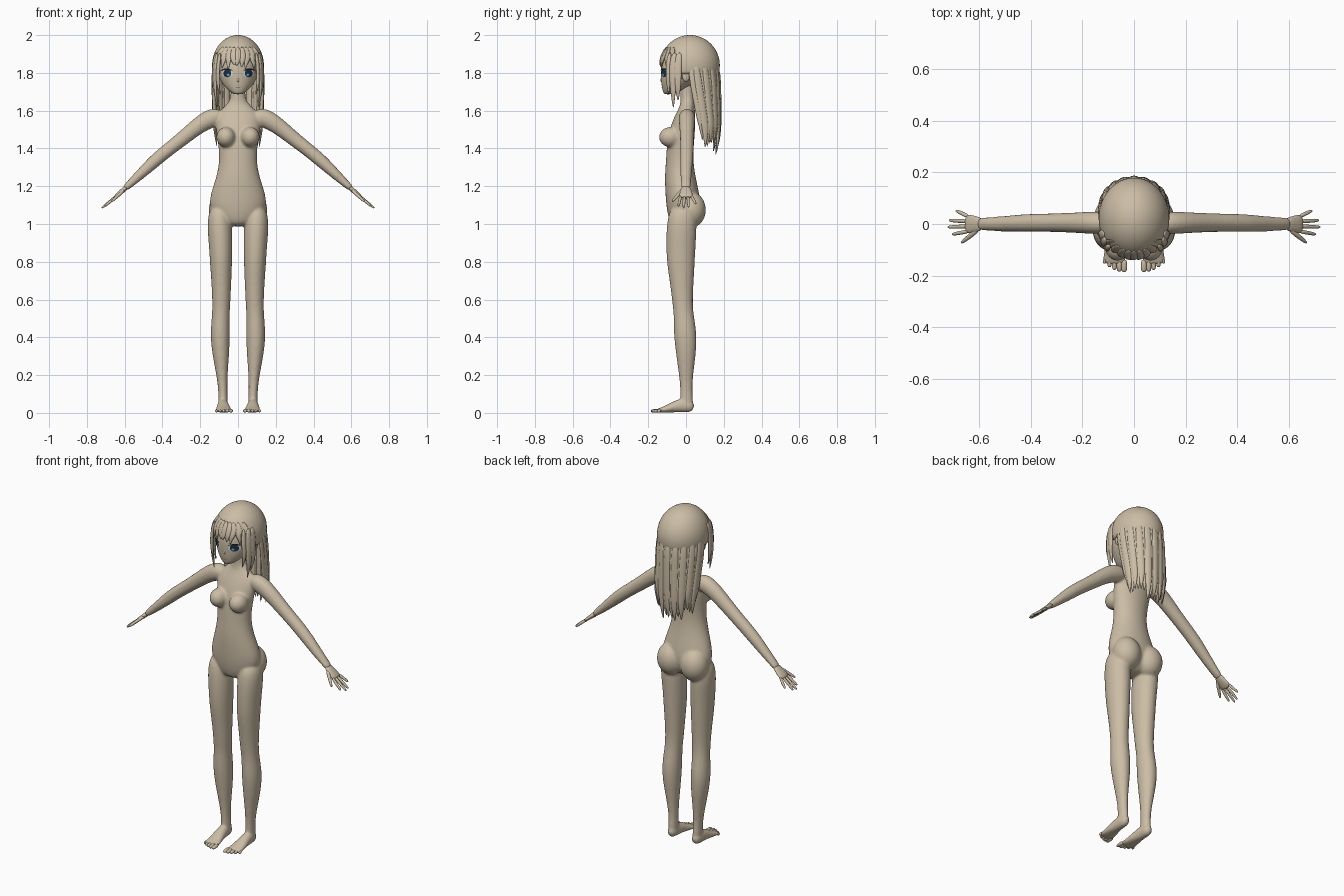
import bpy, bmesh, math, random
from mathutils import Vector, Matrix

random.seed(4)
if "Cube" in bpy.data.objects:
    bpy.data.objects.remove(bpy.data.objects["Cube"])


def material(name, rgb):
    m = bpy.data.materials.new(name)
    m.use_nodes = True
    m.diffuse_color = (*rgb, 1)
    b = m.node_tree.nodes["Principled BSDF"]
    b.inputs["Base Color"].default_value = (*rgb, 1)
    b.inputs["Roughness"].default_value = 0.8
    return m


TAN = material("warm tan", (0.60, 0.51, 0.38))
WHITE = material("eye white", (0.75, 0.75, 0.72))
NAVY = material("dark navy", (0.01, 0.03, 0.07))
BLUE = material("pale blue", (0.15, 0.45, 0.6))
BLACK = material("lash black", (0.01, 0.01, 0.012))
ROSE = material("lip rose", (0.36, 0.24, 0.2))

X, Y, Z = Vector((1, 0, 0)), Vector((0, 1, 0)), Vector((0, 0, 1))


def tube(bm, rings, ref=Y, axis=None, n=12):
    """Loft ellipses (x, y, z, width, depth); depth runs along ref."""
    pts = [Vector(r[:3]) for r in rings]
    loops = []
    for i, r in enumerate(rings):
        t = axis or (pts[min(i + 1, len(pts) - 1)] - pts[max(i - 1, 0)]).normalized()
        v = (ref - t * ref.dot(t)).normalized()
        u = v.cross(t)
        loops.append([bm.verts.new(pts[i] + u * r[3] * math.cos(k * math.tau / n)
                                   + v * r[4] * math.sin(k * math.tau / n)) for k in range(n)])
    for a, b in zip(loops, loops[1:]):
        for k in range(n):
            bm.faces.new((a[k], a[(k + 1) % n], b[(k + 1) % n], b[k]))
    bm.faces.new(loops[0][::-1])
    bm.faces.new(loops[-1])


def ball(bm, centre, size):
    m = Matrix.Translation(centre) @ Matrix.Diagonal((*size, 1))
    bmesh.ops.create_uvsphere(bm, u_segments=16, v_segments=10, radius=1, matrix=m)


def mirror(bm):
    """Add the right-hand copy of everything built on the left."""
    geo = bmesh.ops.duplicate(bm, geom=bm.verts[:] + bm.edges[:] + bm.faces[:])["geom"]
    for v in geo:
        if isinstance(v, bmesh.types.BMVert):
            v.co.x *= -1


def finish(name, bm, mat=TAN, subsurf=1):
    bmesh.ops.recalc_face_normals(bm, faces=bm.faces)
    me = bpy.data.meshes.new(name)
    for f in bm.faces:
        f.smooth = True
    bm.to_mesh(me)
    bm.free()
    me.materials.append(mat)
    ob = bpy.data.objects.new(name, me)
    bpy.context.scene.collection.objects.link(ob)
    if subsurf:
        s = ob.modifiers.new("Subdivision", "SUBSURF")
        s.levels = s.render_levels = subsurf
    return ob


# Body: limbs on one side are mirrored, then fused with the torso
bm = bmesh.new()
tube(bm, [(.1, -.02, 1.1, .05, .065), (.098, -.022, 1.0, .068, .082), (.092, -.027, .9, .064, .08),
          (.09, -.028, .8, .06, .076), (.088, -.022, .68, .053, .063), (.088, -.019, .59, .049, .055),
          (.091, -.012, .52, .047, .053), (.095, -.004, .42, .053, .063), (.092, 0, .32, .047, .055),
          (.085, 0, .2, .03, .038), (.08, .002, .12, .024, .032), (.079, .003, .05, .026, .036),
          (.079, .004, .02, .02, .03)], axis=-Z, n=16)
tube(bm, [(.08, .042, .028, .014, .018), (.08, .025, .033, .027, .032), (.08, -.02, .042, .03, .042),
          (.078, -.07, .03, .036, .029), (.076, -.115, .017, .046, .017),
          (.075, -.145, .012, .047, .012), (.075, -.158, .01, .042, .009)], ref=Z)
tube(bm, [(.08, .005, 1.57, .04, .04), (.135, .005, 1.565, .054, .046), (.2, .005, 1.53, .046, .042),
          (.29, .005, 1.455, .039, .037), (.38, .005, 1.385, .036, .036), (.44, .003, 1.335, .036, .035),
          (.52, 0, 1.26, .028, .03), (.58, 0, 1.205, .02, .026), (.605, 0, 1.182, .015, .026)], n=16)
ball(bm, (.064, -.083, 1.46), (.052, .062, .054))
ball(bm, (.076, .028, 1.075), (.082, .08, .095))
mirror(bm)
tube(bm, [(0, -.025, .985, .05, .05), (0, -.015, 1.03, .125, .08), (0, -.012, 1.1, .16, .095),
          (0, -.022, 1.18, .142, .09), (0, -.032, 1.26, .113, .082), (0, -.034, 1.34, .1, .073),
          (0, -.03, 1.42, .106, .073), (0, -.02, 1.5, .12, .07), (0, -.006, 1.57, .12, .056),
          (0, .005, 1.615, .085, .042), (0, .008, 1.645, .045, .037), (0, .005, 1.7, .038, .036),
          (0, 0, 1.77, .038, .036)], axis=Z, n=16)
body = finish("body", bm, subsurf=2)
rm = body.modifiers.new("Fuse", "REMESH")
rm.mode, rm.voxel_size, rm.use_smooth_shade = "VOXEL", .007, True
sm = body.modifiers.new("Soften", "SMOOTH")
sm.factor, sm.iterations = .5, 8

# Hands: palm, four fingers and a thumb
bm = bmesh.new()
tube(bm, [(.585, 0, 1.2, .014, .024), (.61, -.001, 1.177, .013, .031),
          (.635, 0, 1.155, .012, .038), (.655, 0, 1.138, .009, .037)])
for y0, y1, x1, z1 in ((-.028, -.04, .705, 1.094), (-.009, -.012, .722, 1.084),
                       (.01, .014, .717, 1.088), (.028, .052, .69, 1.106)):
    root, tip = Vector((.64, y0, 1.15)), Vector((x1, y1, z1))
    tube(bm, [(*root.lerp(tip, f), r, r) for f, r in ((0, .009), (.5, .0085), (.9, .007), (1, .004))], n=8)
tube(bm, [(.6, -.015, 1.182, .01, .012), (.63, -.042, 1.155, .01, .011),
          (.66, -.066, 1.127, .008, .008), (.67, -.074, 1.118, .004, .004)], n=8)
mirror(bm)
finish("hands", bm)

# Toes shorten and thin towards the outside
bm = bmesh.new()
for i in range(5):
    x, r = .038 + .019 * i, .0125 - .001 * i
    y = -.186 + .002 * i * i
    tube(bm, [(x, -.135, .013, r, r), (x, y + .02, .011, r, .01), (x, y + .005, .01, r * .9, .009),
              (x, y, .009, r * .5, .005)], ref=Z, n=8)
mirror(bm)
finish("toes", bm)

# Head with a small nose and ears
bm = bmesh.new()
tube(bm, [(0, -.095, 1.686, .02, .02), (0, -.078, 1.7, .045, .045), (0, -.048, 1.735, .08, .083),
          (0, -.024, 1.77, .1, .11), (0, -.012, 1.81, .111, .124), (0, -.002, 1.86, .116, .13),
          (0, .008, 1.92, .1, .112), (0, .01, 1.96, .06, .07), (0, .01, 1.972, .02, .02)], axis=Z, n=20)
head = finish("head", bm, subsurf=2)
bm = bmesh.new()
tube(bm, [(0, -.12, 1.785, .006, .006), (0, -.132, 1.765, .008, .008), (0, -.128, 1.75, .006, .006)], axis=-Z, n=8)
finish("nose", bm)
bm = bmesh.new()
ball(bm, (.112, .0, 1.785), (.012, .022, .032))
mirror(bm)
finish("ears", bm)


def face_plate(name, mat, x, z, w, h, lift, both=True, bow=0):
    """Thin painted oval wrapped on to the face."""
    bm = bmesh.new()
    old = []
    for ring in range(5):
        new = [bm.verts.new((x + w * ring / 4 * math.cos(a), -.25,
                             z + h * ring / 4 * math.sin(a) - bow * (w * ring / 4 * math.cos(a)) ** 2))
               for a in (k * math.tau / 20 for k in range(20))] if ring else [bm.verts.new((x, -.25, z))]
        for k in range(len(new) if ring else 0):
            a, b = new[k], new[(k + 1) % 20]
            bm.faces.new((old[0], a, b) if ring == 1 else (old[k], a, b, old[(k + 1) % 20]))
        old = new
    if both:
        mirror(bm)
    ob = finish(name, bm, mat, 0)
    # Normals face forward so the plates shade like the face
    for p in ob.data.polygons:
        if p.normal.y > 0:
            p.flip()
    sw = ob.modifiers.new("Wrap", "SHRINKWRAP")
    sw.target, sw.wrap_method, sw.wrap_mode = head, "PROJECT", "ABOVE_SURFACE"
    sw.use_project_y, sw.use_positive_direction, sw.offset = True, True, lift


face_plate("eye_whites", WHITE, .056, 1.797, .028, .02, .0015)
face_plate("irises", NAVY, .055, 1.798, .02, .021, .003)
face_plate("eye_glints", BLUE, .05, 1.79, .007, .006, .0045)
face_plate("eyelashes", BLACK, .058, 1.82, .031, .004, .0055, bow=9)
face_plate("lips", ROSE, 0, 1.722, .014, .0025, .0015, both=False, bow=-14)

# Hair cap: an ellipsoid opened at the face and below
CEN, SIZE = Vector((0, .021, 1.84)), Vector((.137, .158, .16))
bm = bmesh.new()
bmesh.ops.create_uvsphere(bm, u_segments=48, v_segments=32, radius=1,
                          matrix=Matrix.Translation(CEN) @ Matrix.Diagonal((*SIZE, 1)))
cut = [f for f in bm.faces if f.calc_center_median().z < (1.875 if f.calc_center_median().y < -.03 else 1.79)]
bmesh.ops.delete(bm, geom=cut, context="FACES")
cap = finish("hair_cap", bm, subsurf=0)
so = cap.modifiers.new("Thickness", "SOLIDIFY")
so.thickness = .01

# Fringe locks follow the cap down over the forehead
bm = bmesh.new()
for i in range(9):
    x = -.1 + .025 * i
    tip = 1.825 + random.uniform(-.012, .02) - (.03 if abs(x) > .09 else 0)
    drift = random.uniform(-.012, .012)
    rings = []
    for z, w, d in ((1.94, .01, .003), (1.905, .019, .007), (1.87, .017, .007), (1.85, .011, .005), (tip, .002, .002)):
        px = x * (.75 if z > 1.92 else 1) + (drift if z < 1.86 else 0)
        s = max(0, 1 - (px / SIZE.x) ** 2 - (max(0, z - CEN.z) / SIZE.z) ** 2)
        rings.append((px, CEN.y - SIZE.y * math.sqrt(s), z, w, d))
    tube(bm, rings, ref=Vector((x, -.15, 0)).normalized(), n=8)
finish("fringe", bm)

# Side locks frame the face
bm = bmesh.new()
for x, y, tip, w in ((.119, -.07, 1.61, .022), (.126, -.045, 1.65, .024), (.104, -.095, 1.68, .015)):
    tube(bm, [(x - .01, y + .012, 1.91, w * .6, .006), (x, y, 1.86, w, .01), (x + .004, y, 1.77, w, .01),
              (x + .001, y + .002, 1.69 + (tip - 1.61) * .6, w * .7, .008), (x - .012, y + .003, tip, .002, .002)],
         ref=Vector((x, y * .6, 0)).normalized(), n=8)
mirror(bm)
finish("side_locks", bm)

# Long back hair: overlapping strands in a half ring
bm = bmesh.new()
COUNT = 19
for i in range(COUNT):
    a = math.pi * (.02 + .96 * i / (COUNT - 1))
    wave = .004 * (i % 2)
    tip = 1.34 + random.uniform(0, .06) + .05 * abs(math.cos(a))
    rings = []
    for z, w, d, pull in ((1.87, .012, .004, 1), (1.8, .022, .009, 0), (1.68, .023, .011, 0), (1.55, .023, .012, 0),
                          (tip + .09, .019, .01, 0), (tip, .002, .002, .8)):
        f = min(1, max(0, (1.8 - z) / .3))
        rx, ry = .133 - .013 * f + wave - .012 * pull, .152 - .062 * f + wave - .02 * pull
        rings.append((rx * math.cos(a), .021 + .062 * f + ry * math.sin(a), z, w, d))
    tube(bm, rings, ref=Vector((math.cos(a), math.sin(a), 0)), n=8)
finish("back_hair", bm)
